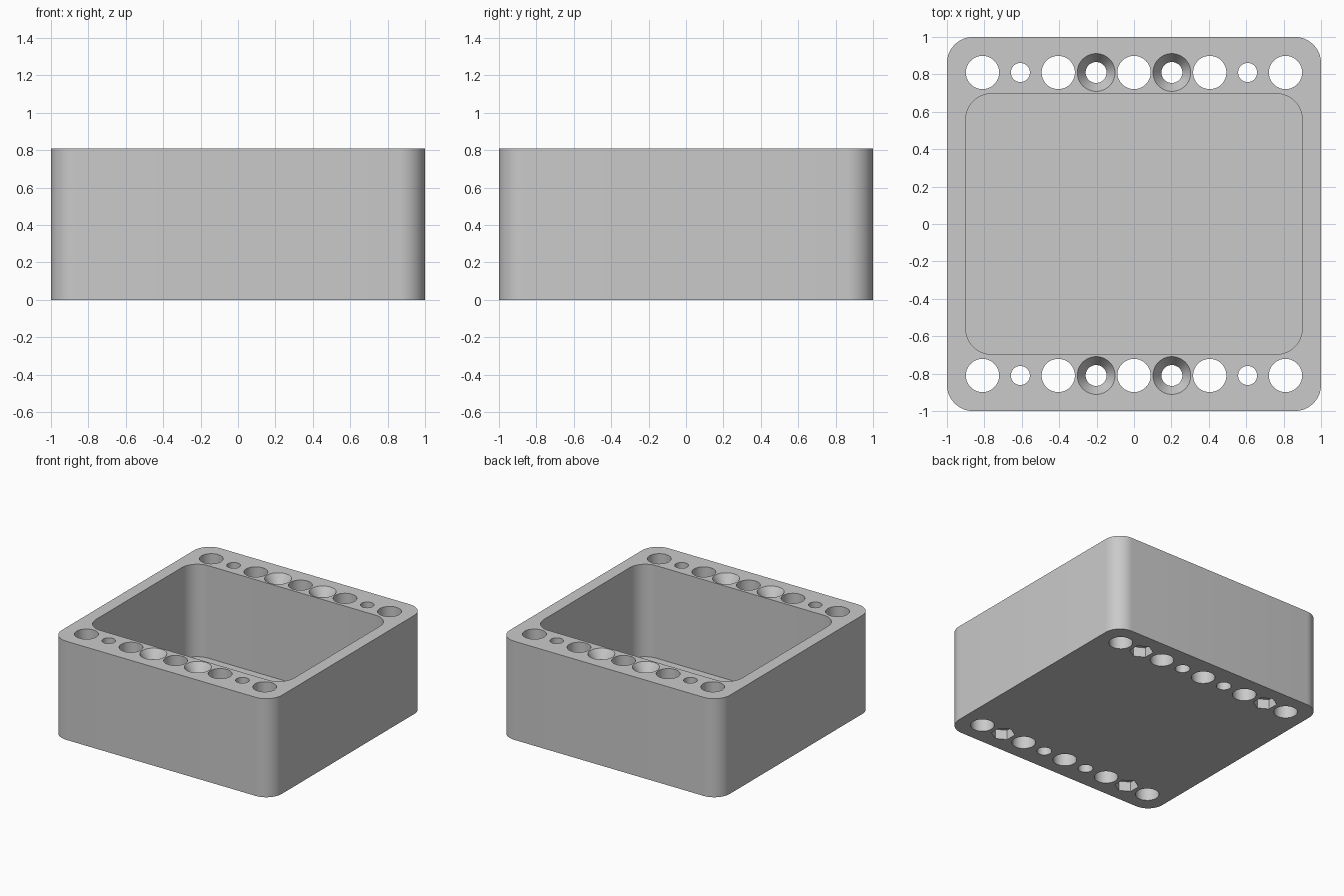
import bpy, bmesh, math

old = bpy.data.objects.get("Cube")
if old:
    bpy.data.objects.remove(old, do_unlink=True)

HEIGHT, FLOOR, PITCH = 0.81, 0.05, 0.2025

grey = bpy.data.materials.new("plain grey")
grey.use_nodes = True
colour = (0.59, 0.59, 0.59, 1)
grey.diffuse_color = colour
grey.node_tree.nodes["Principled BSDF"].inputs["Base Color"].default_value = colour


def make_object(name, bm):
    bmesh.ops.recalc_face_normals(bm, faces=bm.faces)
    mesh = bpy.data.meshes.new(name)
    bm.to_mesh(mesh)
    bm.free()
    mesh.materials.append(grey)
    obj = bpy.data.objects.new(name, mesh)
    bpy.context.collection.objects.link(obj)
    return obj


def rounded_block(name, hx, hy, radius, z0, z1, steps=12):
    """Upright block with rounded vertical corners."""
    bm = bmesh.new()
    ring = []
    for i, (sx, sy) in enumerate([(1, 1), (-1, 1), (-1, -1), (1, -1)]):
        for k in range(steps + 1):
            a = math.pi / 2 * (i + k / steps)
            ring.append(bm.verts.new((sx * (hx - radius) + radius * math.cos(a),
                                      sy * (hy - radius) + radius * math.sin(a), z0)))
    base = bm.faces.new(ring)
    top = bmesh.ops.extrude_face_region(bm, geom=[base])["geom"]
    verts = [g for g in top if isinstance(g, bmesh.types.BMVert)]
    bmesh.ops.translate(bm, verts=verts, vec=(0, 0, z1 - z0))
    return make_object(name, bm)


def add_lathe(bm, x, y, profile, sides, turn=0.0):
    """Closed turned solid from (radius, height) pairs, bottom to top."""
    rings = [[bm.verts.new((x + r * math.cos(turn + 2 * math.pi * k / sides),
                            y + r * math.sin(turn + 2 * math.pi * k / sides), z))
              for k in range(sides)] for r, z in profile]
    for low, high in zip(rings, rings[1:]):
        for k in range(sides):
            n = (k + 1) % sides
            bm.faces.new((low[k], low[n], high[n], high[k]))
    bm.faces.new(rings[0][::-1])
    bm.faces.new(rings[-1])


# Outer box and the tools that hollow it
box = rounded_block("open_box", 1, 1, 0.14, 0, HEIGHT)
cavity = rounded_block("cavity_cutter", 0.9, 0.697, 0.14, FLOOR, HEIGHT + 0.1)

LOW, HIGH = -0.1, HEIGHT + 0.1
holes, nuts = bmesh.new(), bmesh.new()
for y in (-0.81, 0.81):
    for i in range(-4, 5):
        x = i * PITCH
        if i % 2 == 0:      # wide through holes
            add_lathe(holes, x, y, [(0.089, LOW), (0.089, HIGH)], 48)
        elif abs(i) == 1:   # countersunk screw holes
            add_lathe(holes, x, y, [(0.056, LOW), (0.056, HEIGHT - 0.07),
                                    (0.101, HEIGHT), (0.101, HIGH)], 48)
        else:               # narrow holes with a hexagonal nut pocket below
            add_lathe(holes, x, y, [(0.051, LOW), (0.051, HIGH)], 32)
            add_lathe(nuts, x, y, [(0.09, LOW), (0.09, 0.08)], 6, math.pi / 6)

# Cut everything out of the box
for cutter in (cavity, make_object("hole_cutter", holes), make_object("nut_cutter", nuts)):
    mod = box.modifiers.new(cutter.name, 'BOOLEAN')
    mod.operation, mod.solver, mod.object = 'DIFFERENCE', 'EXACT', cutter

bpy.context.view_layer.update()
result = bpy.data.meshes.new_from_object(box.evaluated_get(bpy.context.evaluated_depsgraph_get()))
box.modifiers.clear()
box.data = result
for cutter in [o for o in bpy.data.objects if o.name.endswith("_cutter")]:
    bpy.data.objects.remove(cutter, do_unlink=True)

# Smooth curved walls, crisp rims
bpy.ops.object.select_all(action='DESELECT')
box.select_set(True)
bpy.context.view_layer.objects.active = box
bpy.ops.object.shade_smooth_by_angle(angle=math.radians(30))
